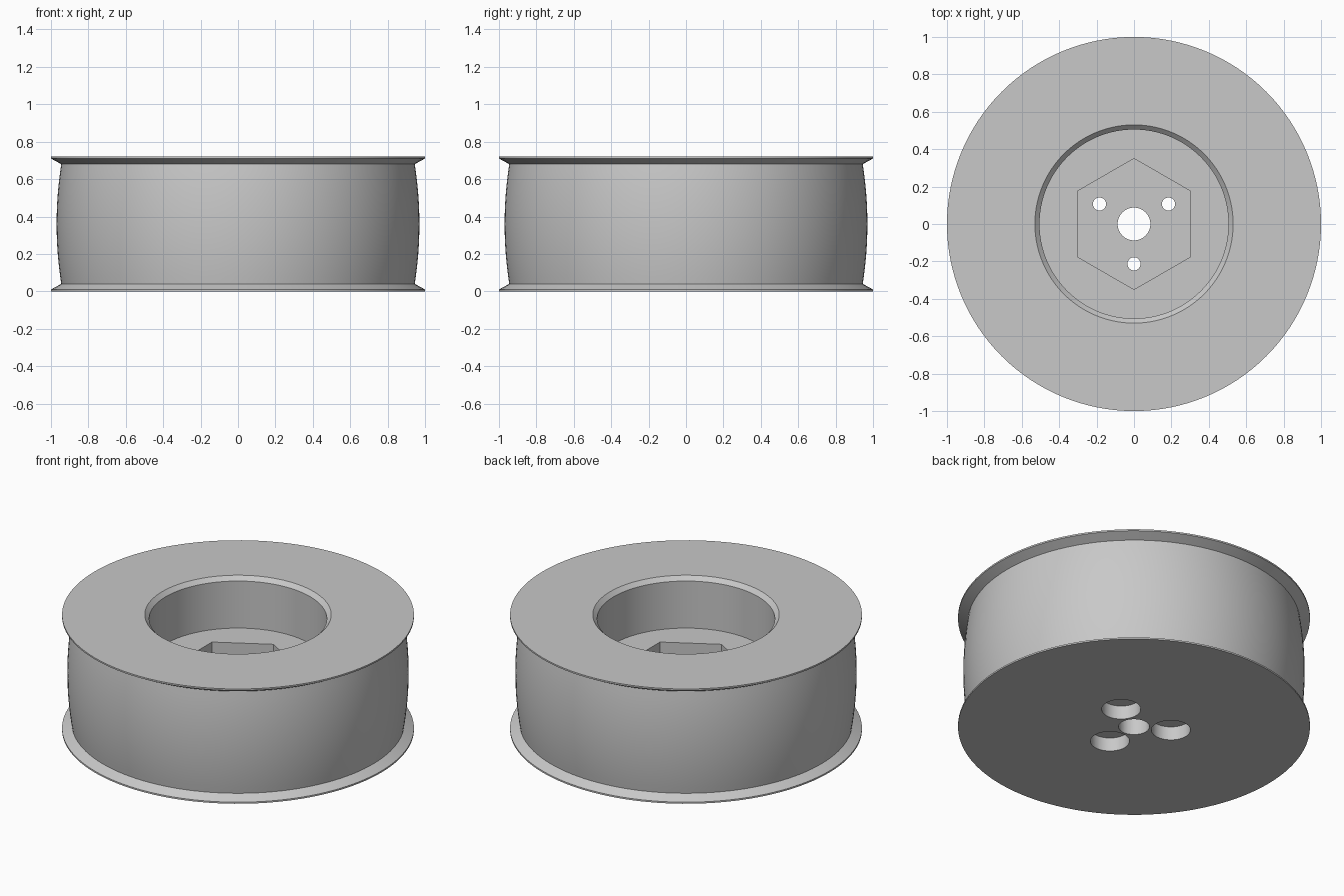
import bpy, bmesh, math

cube = bpy.data.objects.get("Cube")
if cube:
    bpy.data.objects.remove(cube, do_unlink=True)

HEIGHT = 0.72
FLOOR = 0.40          # bore floor
POCKET = 0.20         # hexagonal pocket floor
SEGMENTS = 128

grey = bpy.data.materials.new("plain grey")
grey.use_nodes = True
colour = (0.58, 0.58, 0.58, 1)
grey.diffuse_color = colour
grey.node_tree.nodes["Principled BSDF"].inputs["Base Color"].default_value = colour


def lathe(name, profile):
    """Revolve a closed (radius, z) profile that starts and ends on the axis."""
    bm = bmesh.new()
    verts = [bm.verts.new((r, 0, z)) for r, z in profile]
    edges = [bm.edges.new(pair) for pair in zip(verts, verts[1:])]
    bmesh.ops.spin(bm, geom=verts + edges, cent=(0, 0, 0), axis=(0, 0, 1),
                   angle=math.tau, steps=SEGMENTS, use_duplicate=False)
    bmesh.ops.remove_doubles(bm, verts=bm.verts, dist=1e-4)
    bmesh.ops.recalc_face_normals(bm, faces=bm.faces)
    mesh = bpy.data.meshes.new(name)
    bm.to_mesh(mesh)
    bm.free()
    mesh.materials.append(grey)
    obj = bpy.data.objects.new(name, mesh)
    bpy.context.collection.objects.link(obj)
    return obj


def cut(target, sides, radius, low, high, x=0, y=0, turn=0):
    """Subtract an upright prism from the target."""
    bpy.ops.mesh.primitive_cylinder_add(
        vertices=sides, radius=radius, depth=high - low,
        location=(x, y, (low + high) / 2), rotation=(0, 0, turn))
    cutter = bpy.context.object
    cutter.hide_render = True
    mod = target.modifiers.new("cut", "BOOLEAN")
    mod.operation, mod.solver, mod.object = "DIFFERENCE", "EXACT", cutter
    bpy.ops.object.select_all(action="DESELECT")
    target.select_set(True)
    bpy.context.view_layer.objects.active = target
    bpy.ops.object.modifier_apply(modifier=mod.name)
    bpy.data.objects.remove(cutter, do_unlink=True)


# Crowned drum between two bevelled flange lips
STEPS = 16
crown = []
for i in range(STEPS + 1):
    t = i / STEPS
    crown.append((0.945 + 0.025 * (1 - (2 * t - 1) ** 2),
                  0.04 + t * (HEIGHT - 0.08)))
lower_lip = [(0, 0), (1, 0), (1, 0.01)]
upper_lip = [(1, HEIGHT - 0.01), (1, HEIGHT)]
bore = [(0.53, HEIGHT), (0.505, HEIGHT - 0.025), (0.505, FLOOR), (0, FLOOR)]
pulley = lathe("crowned_pulley", lower_lip + crown + upper_lip + bore)

# Hexagonal pocket and central shaft hole
cut(pulley, 6, 0.35, POCKET, FLOOR + 0.1, turn=math.pi / 6 * 0)
cut(pulley, 48, 0.0875, -0.1, FLOOR)

# Three screw holes with counterbores underneath
for k in range(3):
    a = math.radians(30 + 120 * k)
    x, y = 0.213 * math.cos(a), 0.213 * math.sin(a)
    cut(pulley, 32, 0.035, -0.1, FLOOR, x, y)
    cut(pulley, 48, 0.111, -0.1, 0.085, x, y)

bpy.ops.object.shade_smooth_by_angle(angle=math.radians(20))
